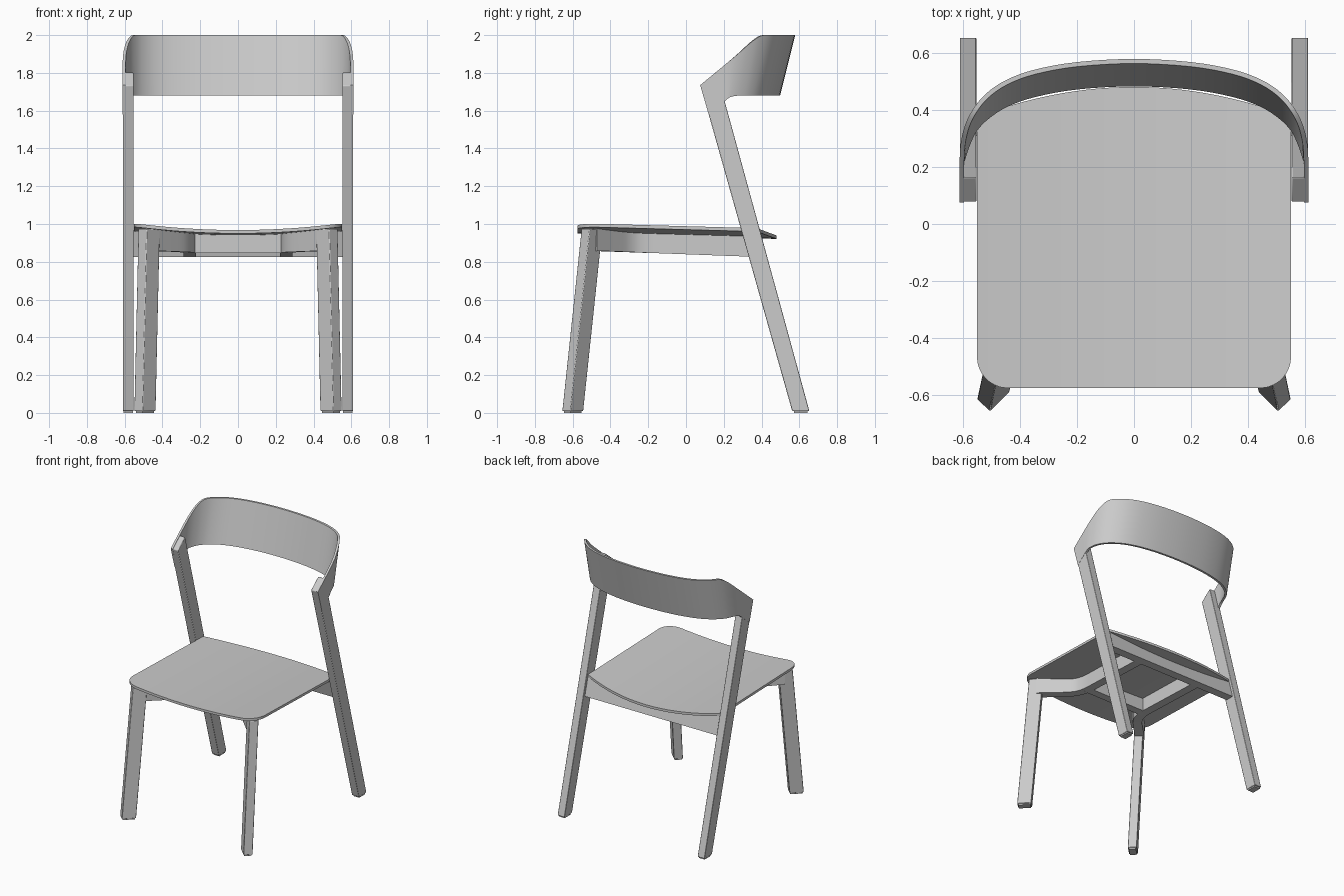
import bpy, bmesh, math
from mathutils import Vector

if "Cube" in bpy.data.objects:
    bpy.data.objects.remove(bpy.data.objects["Cube"])


def loft(name, rings, mirror=False, bevel=0.0):
    """Skin a row of equal closed rings and cap both ends."""
    bm = bmesh.new()
    rows = [[bm.verts.new(p) for p in r] for r in rings]
    n = len(rows[0])
    for a, b in zip(rows, rows[1:]):
        for i in range(n):
            j = (i + 1) % n
            bm.faces.new((a[i], a[j], b[j], b[i]))
    bm.faces.new(rows[0])
    bm.faces.new(rows[-1])
    bmesh.ops.recalc_face_normals(bm, faces=bm.faces)
    me = bpy.data.meshes.new(name)
    bm.to_mesh(me)
    bm.free()
    ob = bpy.data.objects.new(name, me)
    bpy.context.collection.objects.link(ob)
    bpy.ops.object.select_all(action='DESELECT')
    ob.select_set(True)
    bpy.context.view_layer.objects.active = ob
    bpy.ops.object.shade_smooth_by_angle(angle=math.radians(30))
    if bevel:
        m = ob.modifiers.new("Bevel", 'BEVEL')
        m.width, m.segments = bevel, 2
    if mirror:
        ob.modifiers.new("Mirror", 'MIRROR')
    return ob


def spline(pts, sub):
    """Catmull-Rom curve through the points."""
    p = [Vector(q) for q in pts]
    p = [2 * p[0] - p[1]] + p + [2 * p[-1] - p[-2]]
    out = []
    for a, b, c, d in zip(p, p[1:], p[2:], p[3:]):
        for k in range(sub):
            t = k / sub
            out.append(0.5 * (2 * b + (c - a) * t + (2 * a - 5 * b + 4 * c - d) * t * t
                              + (3 * b - a - 3 * c + d) * t ** 3))
    return out + [p[-2]]


def side_normals(path):
    """Plan normals along a path."""
    res = []
    for i in range(len(path)):
        d = path[min(i + 1, len(path) - 1)] - path[max(i - 1, 0)]
        res.append(Vector((d.y, -d.x, 0)).normalized())
    return res


# seat: thin dished shell, rounded front corners, bowed back edge
HW = 0.55


def seat_z(x, y):
    return 1.004 - 0.026 * (y + 0.575) / 0.95 - 0.036 * (1 - min(1, (x / HW) ** 2))


def seat_column(x):
    r, e = 0.11, max(0, abs(x) - (HW - 0.11))
    front = -0.575 + r - math.sqrt(max(0, r * r - e * e))
    back = 0.48 - 0.105 * (x / HW) ** 2
    ys = [front + (back - front) * i / 10 for i in range(11)]
    top = [(x, y, seat_z(x, y)) for y in ys]
    return top + [(x, y, z - 0.018) for x, y, z in reversed(top)]


loft("seat", [seat_column(HW * math.sin(math.pi * (i / 40 - 0.5))) for i in range(41)])

# backrest: bent band leaning back, ends wrapping forward onto the rear legs
top = [(0, .578, 2), (.2, .567, 2), (.35, .54, 2), (.45, .503, 2), (.52, .455, 2), (.565, .40, 1.997),
       (.592, .345, 1.962), (.607, .28, 1.905), (.611, .2, 1.838), (.611, .075, 1.735)]
low = [(0, .498, 1.68), (.2, .487, 1.68), (.35, .46, 1.68), (.45, .425, 1.68), (.52, .38, 1.68),
       (.563, .335, 1.68), (.588, .285, 1.68), (.604, .238, 1.673), (.611, .205, 1.65), (.611, .12, 1.58)]


def full(half):
    return spline([(-x, y, z) for x, y, z in reversed(half[1:])] + half, 4)


T, L = full(top), full(low)
rings = [(l, t, t + nt * 0.016, l + nl * 0.016)
         for l, t, nl, nt in zip(L, T, side_normals(L), side_normals(T))]
loft("backrest", rings)

# rear legs: raking posts running up inside the backrest ends
side = [(.562, .01), (.653, .01), (.163, 1.803), (.077, 1.733)]
loft("rear_leg", [[(x, y, z) for y, z in side] for x in (.552, .61)], True, 0.004)

# front legs: rectangular section turned to face the corner
foot = [(.505, -.656), (.55, -.612), (.48, -.543), (.435, -.586)]
loft("front_leg", [[(x, y, .01) for x, y in foot],
                   [(x - .022, y + .102, .973) for x, y in foot]], True, 0.004)

# glides under the feet
for name, pts in (("front_glide", [(.505, -.646), (.54, -.611), (.48, -.553), (.445, -.586)]),
                  ("rear_glide", [(.557, .572), (.605, .572), (.605, .643), (.557, .643)])):
    loft(name, [[(x, y, z) for x, y in pts] for z in (0, .012)], True)


# under-seat frame: rails with sloping bottoms and tops tucked into the seat
def rail(name, pts, w, mirror=False, rake=0.0):
    path = [Vector((x, y, 0)) for x, y in pts]
    out = []
    for p, n in zip(path, side_normals(path)):
        zb = 0.857 - 0.03 * (p.y + 0.46) / 0.8
        ring = []
        for s, up in ((-1, 0), (1, 0), (1, 1), (-1, 1)):
            q = p + n * s * w / 2
            z = seat_z(q.x, q.y) - 0.013 if up else zb
            ring.append((q.x, q.y - rake * (z - 0.9), z))
        out.append(ring)
    loft(name, out, mirror)


curve = [p.xy for p in spline([(.34, -.365, 0), (.30, -.32, 0), (.27, -.265, 0),
                               (.257, -.2, 0), (.255, -.13, 0)], 3)]
rail("side_rail", [(.47, -.495), (.40, -.425)] + curve + [(.255, .1), (.255, .36)], 0.065, True)
rail("front_cross_rail", [(-.26 + .52 * i / 8, -.2) for i in range(9)], 0.06)
rail("rear_cross_rail", [(-.555 + 1.11 * i / 16, .358) for i in range(17)], 0.065, False, 0.275)
